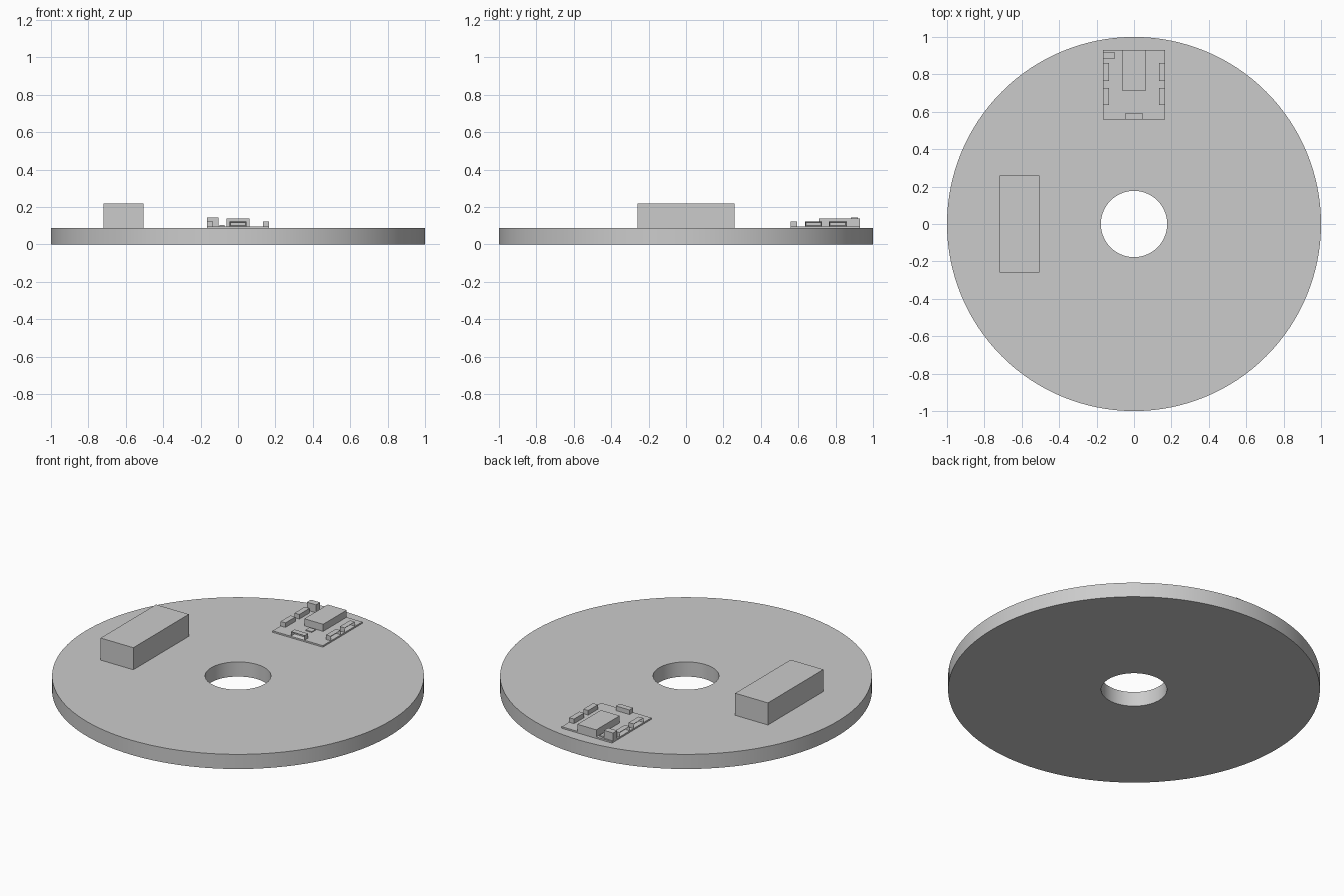
import bpy, bmesh, math
from mathutils import Matrix, Vector

cube = bpy.data.objects.get("Cube")
if cube:
    bpy.data.objects.remove(cube, do_unlink=True)

grey = bpy.data.materials.new("plain_grey")
grey.use_nodes = True
COLOUR = (0.6, 0.6, 0.6, 1)
grey.diffuse_color = COLOUR
grey.node_tree.nodes["Principled BSDF"].inputs["Base Color"].default_value = COLOUR

DISC_TOP = 0.087
BOARD_TOP = 0.096


def finish(name, bm):
    bmesh.ops.recalc_face_normals(bm, faces=bm.faces)
    mesh = bpy.data.meshes.new(name)
    bm.to_mesh(mesh)
    bm.free()
    mesh.materials.append(grey)
    obj = bpy.data.objects.new(name, mesh)
    bpy.context.collection.objects.link(obj)
    return obj


def box(name, x, y, z, socket=None):
    """Box from (min, max) ranges; socket is the direction of an open recess."""
    bm = bmesh.new()
    size = [r[1] - r[0] for r in (x, y, z)]
    mid = [(r[0] + r[1]) / 2 for r in (x, y, z)]
    bmesh.ops.create_cube(bm, size=1, matrix=Matrix.Translation(mid) @ Matrix.Diagonal((*size, 1)))
    if socket:
        way = Vector(socket)
        bm.normal_update()
        mouth = [f for f in bm.faces if f.normal.dot(way) > 0.9]
        bmesh.ops.inset_region(bm, faces=mouth, thickness=0.006, use_even_offset=True)
        bmesh.ops.translate(bm, verts=mouth[0].verts, vec=-way * 0.024)
    return finish(name, bm)


# Round base plate with a central hole
bm = bmesh.new()
SIDES = 128
rings = []
for radius, z in ((1, 0), (1, DISC_TOP), (0.177, DISC_TOP), (0.177, 0)):
    rings.append([bm.verts.new((radius * math.cos(a), radius * math.sin(a), z))
                  for a in (math.tau * i / SIDES for i in range(SIDES))])
for k in range(4):
    a, b = rings[k], rings[(k + 1) % 4]
    for i in range(SIDES):
        j = (i + 1) % SIDES
        bm.faces.new((a[i], a[j], b[j], b[i]))
disc = finish("base_disc", bm)
bpy.context.view_layer.objects.active = disc
disc.select_set(True)
bpy.ops.object.shade_smooth_by_angle(angle=math.radians(30))
disc.select_set(False)

# Battery block
box("battery", (-0.72, -0.505), (-0.26, 0.26), (DISC_TOP, 0.218))

# Circuit board and its main parts
box("circuit_board", (-0.165, 0.165), (0.56, 0.93), (DISC_TOP, BOARD_TOP))
box("main_module", (-0.062, 0.062), (0.71, 0.93), (BOARD_TOP, 0.138))
box("small_chip", (-0.02, 0.02), (0.663, 0.70), (BOARD_TOP, 0.101))
box("power_plug", (-0.165, -0.105), (0.882, 0.92), (BOARD_TOP, 0.143))
box("indicator_chip", (-0.10, -0.072), (0.887, 0.915), (BOARD_TOP, 0.103))

# Edge connectors with sockets facing outwards
box("front_connector", (-0.045, 0.045), (0.56, 0.594), (BOARD_TOP, 0.123), (0, -1, 0))
for label, y in (("rear", (0.765, 0.86)), ("middle", (0.635, 0.727))):
    box(f"right_{label}_connector", (-0.165, -0.133), y, (BOARD_TOP, 0.123), (-1, 0, 0))
    box(f"left_{label}_connector", (0.133, 0.165), y, (BOARD_TOP, 0.123), (1, 0, 0))
